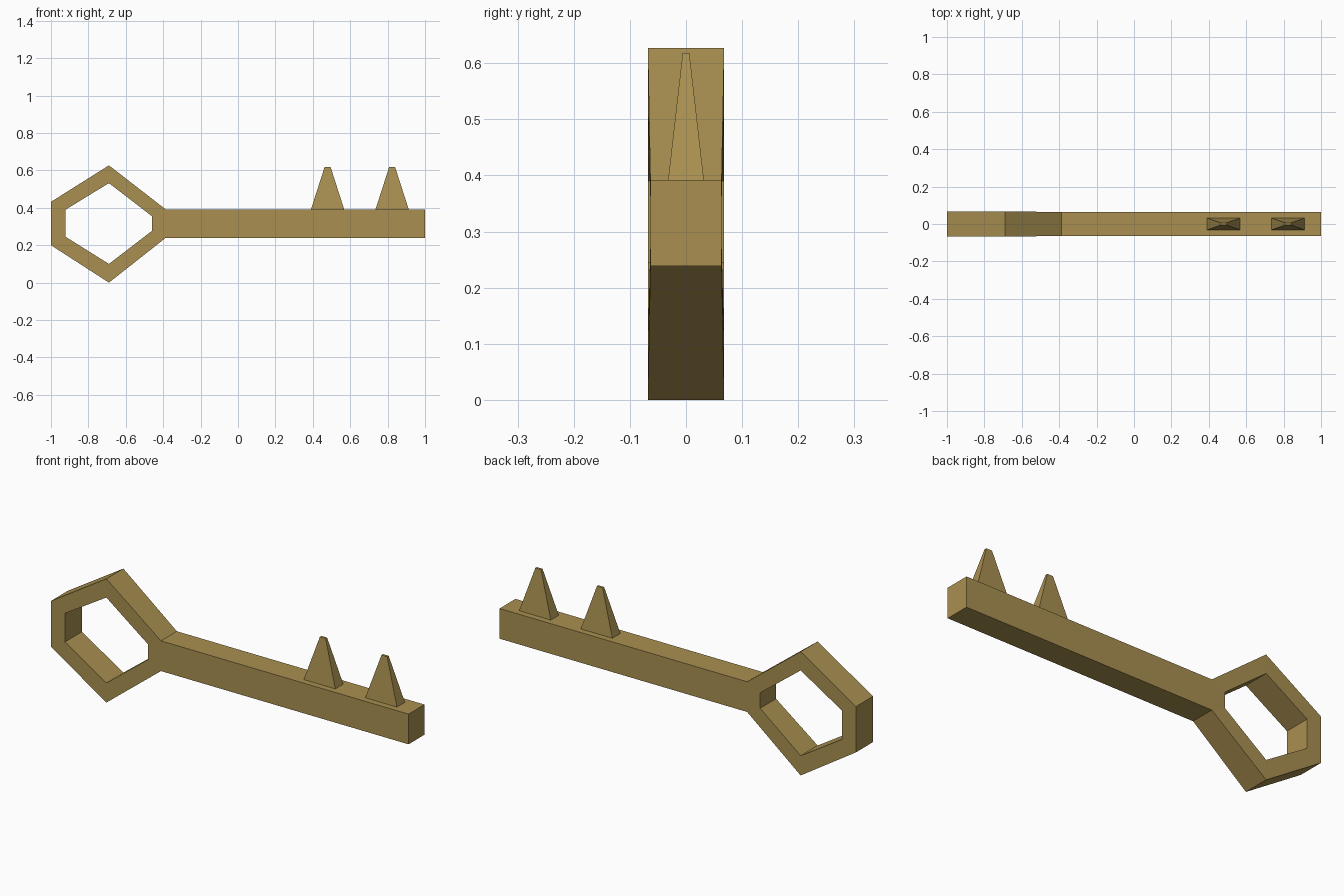
import bpy, bmesh

if "Cube" in bpy.data.objects:
    bpy.data.objects.remove(bpy.data.objects["Cube"])

brass = bpy.data.materials.new("brass")
brass.diffuse_color = (0.40, 0.28, 0.082, 1)
brass.use_nodes = True
brass.node_tree.nodes["Principled BSDF"].inputs["Base Color"].default_value = brass.diffuse_color


def finish(name, bm):
    bmesh.ops.recalc_face_normals(bm, faces=bm.faces[:])
    me = bpy.data.meshes.new(name)
    bm.to_mesh(me)
    bm.free()
    me.materials.append(brass)
    ob = bpy.data.objects.new(name, me)
    bpy.context.collection.objects.link(ob)
    return ob


# Key body: hexagonal bow loop flowing into a square shaft
outer = [(-1, .432), (-.69, .627), (-.387, .392), (-.387, .239), (-.69, 0), (-1, .20)]
inner = [(-.922, .39), (-.69, .532), (-.46, .355), (-.46, .277), (-.69, .10), (-.922, .245)]
tip = [(1, .392), (1, .239)]


def half_depth(x):
    return .068 if x < -.6 else .0635


bm = bmesh.new()


def side(points, s):
    return [bm.verts.new((x, s * half_depth(x), z)) for x, z in points]


of, nf, tf = (side(p, -1) for p in (outer, inner, tip))
ob_, nb, tb = (side(p, 1) for p in (outer, inner, tip))
for i in range(6):
    j = (i + 1) % 6
    bm.faces.new((of[i], of[j], nf[j], nf[i]))
    bm.faces.new((ob_[i], ob_[j], nb[j], nb[i]))
    bm.faces.new((nf[i], nf[j], nb[j], nb[i]))
    if i != 2:  # the shaft leaves from this edge
        bm.faces.new((of[i], of[j], ob_[j], ob_[i]))
front = [of[2], tf[0], tf[1], of[3]]
back = [ob_[2], tb[0], tb[1], ob_[3]]
bm.faces.new(front)
bm.faces.new(back)
for i in range(3):
    bm.faces.new((front[i], front[i + 1], back[i + 1], back[i]))
finish("key_body", bm)


# Teeth: narrow tapered pegs standing on the shaft
def tooth(name, cx):
    bm = bmesh.new()
    bmesh.ops.create_cube(bm, size=2)
    for v in bm.verts:
        hx, hy, z = (.016, .006, .618) if v.co.z > 0 else (.089, .032, .391)
        v.co = (cx + v.co.x * hx, v.co.y * hy, z)
    finish(name, bm)


tooth("tooth_inner", .479)
tooth("tooth_outer", .824)
